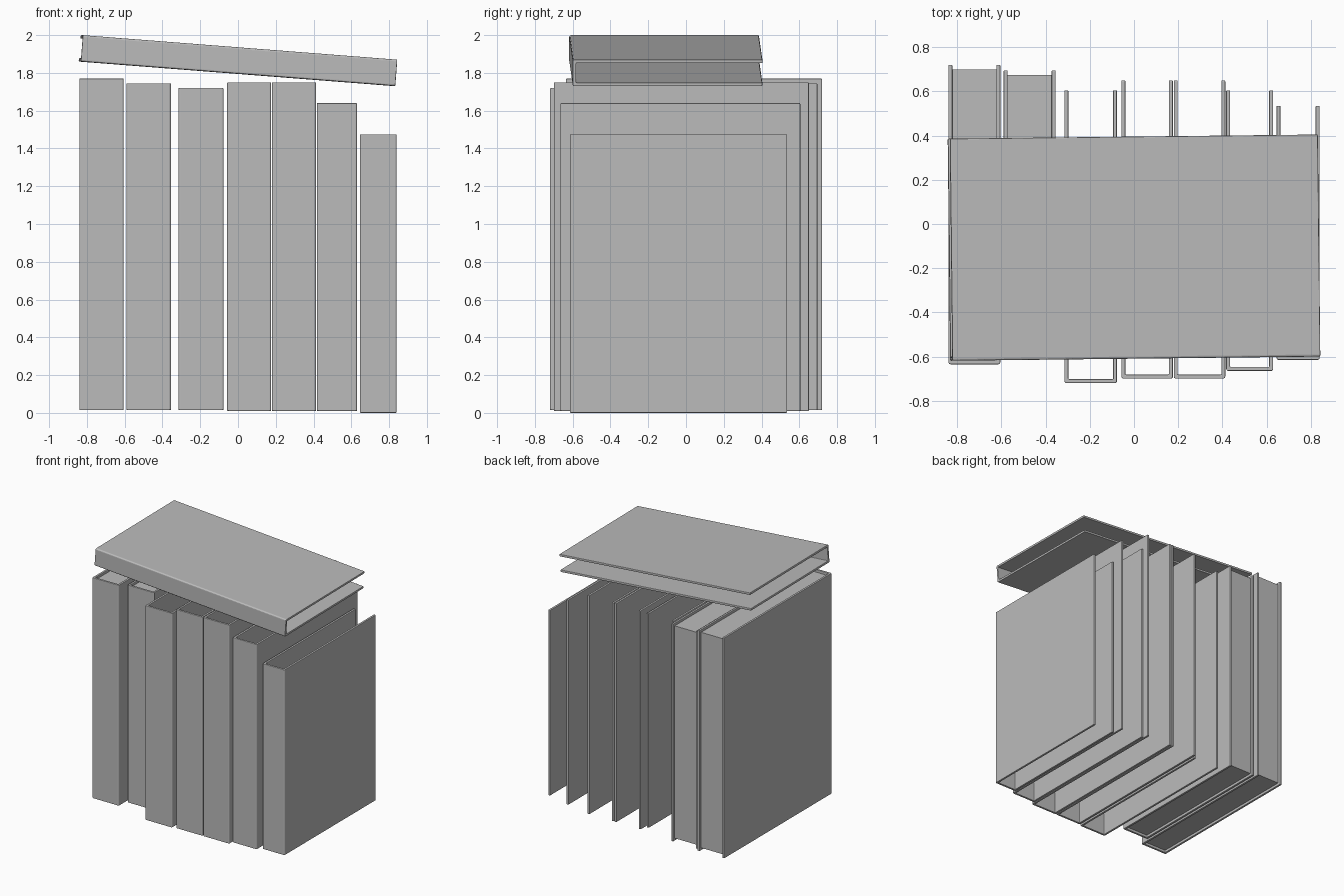
import bpy, bmesh, math
from mathutils import Matrix

cube = bpy.data.objects.get("Cube")
if cube:
    bpy.data.objects.remove(cube)

grey = bpy.data.materials.new("plain grey")
grey.use_nodes = True
colour = (0.5, 0.5, 0.5, 1)
grey.diffuse_color = colour
grey.node_tree.nodes["Principled BSDF"].inputs["Base Color"].default_value = colour

BOARD = 0.018


def prism(name, outline, z0, z1, bevel=0):
    """Extrude a flat outline from z0 up to z1, with softened edges."""
    bm = bmesh.new()
    base = bm.faces.new([bm.verts.new((x, y, z0)) for x, y in outline])
    top = bmesh.ops.extrude_face_region(bm, geom=[base])["geom"]
    bmesh.ops.translate(bm, vec=(0, 0, z1 - z0),
                        verts=[v for v in top if isinstance(v, bmesh.types.BMVert)])
    bmesh.ops.recalc_face_normals(bm, faces=bm.faces)
    mesh = bpy.data.meshes.new(name)
    bm.to_mesh(mesh)
    bm.free()
    mesh.materials.append(grey)
    obj = bpy.data.objects.new(name, mesh)
    bpy.context.collection.objects.link(obj)
    if bevel:
        mod = obj.modifiers.new("soft edges", "BEVEL")
        mod.width = bevel
        mod.segments = 2
    return obj


def cover(name, x0, x1, y0, y1, z0, z1):
    """Two boards joined by a spine at the front, open at the back."""
    a, b, s = x0 + BOARD, x1 - BOARD, y0 + BOARD
    c = 0.006  # rounded spine corners
    outline = [(x0 + c, y0), (x1 - c, y0), (x1, y0 + c), (x1, y1), (b, y1),
               (b, s), (a, s), (a, y1), (x0, y1), (x0, y0 + c)]
    return prism(name, outline, z0, z1, 0.004)


# Standing books: x range, y range, z range, has pages
books = [
    (-0.84, -0.605, -0.635, 0.72, 0.015, 1.77, True),
    (-0.59, -0.355, -0.55, 0.695, 0.015, 1.745, True),
    (-0.315, -0.077, -0.72, 0.605, 0.015, 1.72, False),
    (-0.057, 0.176, -0.70, 0.65, 0.01, 1.75, False),
    (0.18, 0.413, -0.70, 0.65, 0.01, 1.75, False),
    (0.417, 0.63, -0.665, 0.605, 0.01, 1.64, False),
    (0.645, 0.84, -0.615, 0.535, 0.0, 1.475, False),
]
for i, (x0, x1, y0, y1, z0, z1, pages) in enumerate(books, 1):
    cover(f"book_cover_{i}", x0, x1, y0, y1, z0, z1)
    if pages:
        a, b, s, e = x0 + BOARD, x1 - BOARD, y0 + BOARD, y1 - 0.02
        prism(f"page_block_{i}", [(a, s), (b, s), (b, e), (a, e)],
              z0 + 0.02, z1 - 0.02)

# Book lying tilted across the top, spine to the front
length, thick, depth = 1.67, 0.14, 1.005
lying = cover("lying_book_cover", -thick / 2, thick / 2, -depth / 2, depth / 2,
              -length / 2, length / 2)
lying.data.transform(Matrix.Rotation(math.radians(90), 4, "Y"))
lying.data.transform(Matrix.Rotation(math.radians(4.45), 4, "Y"))
lying.data.transform(Matrix.Rotation(math.radians(0.65), 4, "Z"))
lying.data.transform(Matrix.Translation((0, -0.107, 1.865)))
